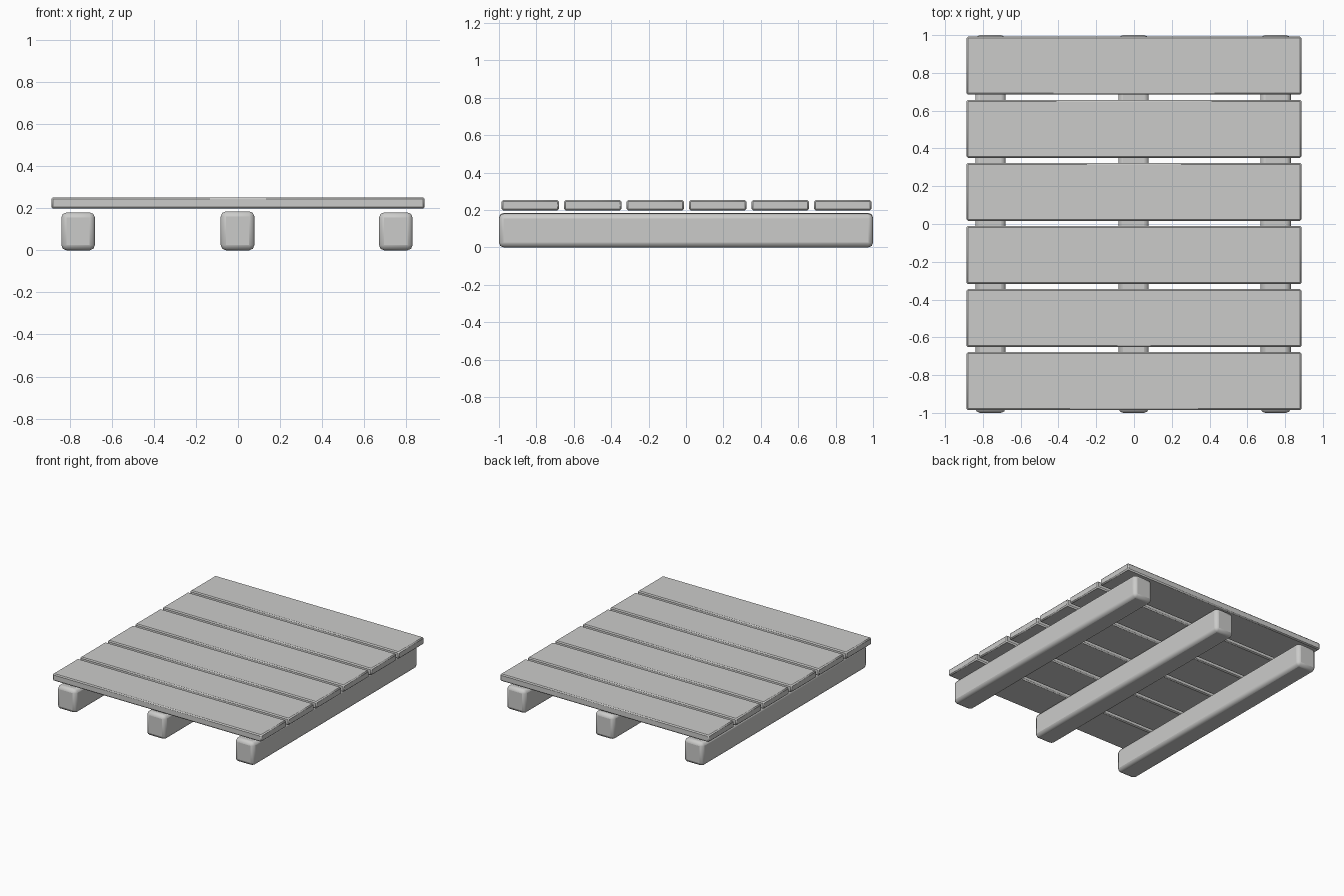
import bpy

if "Cube" in bpy.data.objects:
    bpy.data.objects.remove(bpy.data.objects["Cube"], do_unlink=True)

grey = bpy.data.materials.new("plain_grey")
grey.use_nodes = True
COLOR = (0.6, 0.6, 0.59, 1)
grey.diffuse_color = COLOR
grey.node_tree.nodes["Principled BSDF"].inputs["Base Color"].default_value = COLOR


def timber(name, center, size, bevel, segments):
    """Rectangular piece of wood with worn, bevelled edges."""
    bpy.ops.mesh.primitive_cube_add(size=1, location=center)
    ob = bpy.context.object
    ob.name = name
    ob.scale = size
    bpy.ops.object.transform_apply(location=False, rotation=False, scale=True)
    mod = ob.modifiers.new("worn_edges", "BEVEL")
    mod.width = bevel
    mod.segments = segments
    ob.data.materials.append(grey)
    bpy.ops.object.shade_smooth_by_angle()
    return ob


# Three runners from front to back, the middle one slightly taller
for side, x, top in (("right", -0.76, 0.18), ("middle", -0.002, 0.185), ("left", 0.75, 0.18)):
    timber(side + "_runner", (x, 0, top / 2), (0.16, 2, top), 0.025, 2)

# Six deck planks across, floating just above the runners
for i in range(6):
    timber(f"deck_plank_{i + 1}", (0, 0.334 * (i - 2.5) + 0.003, 0.225),
           (1.774, 0.307, 0.054), 0.008, 1)
